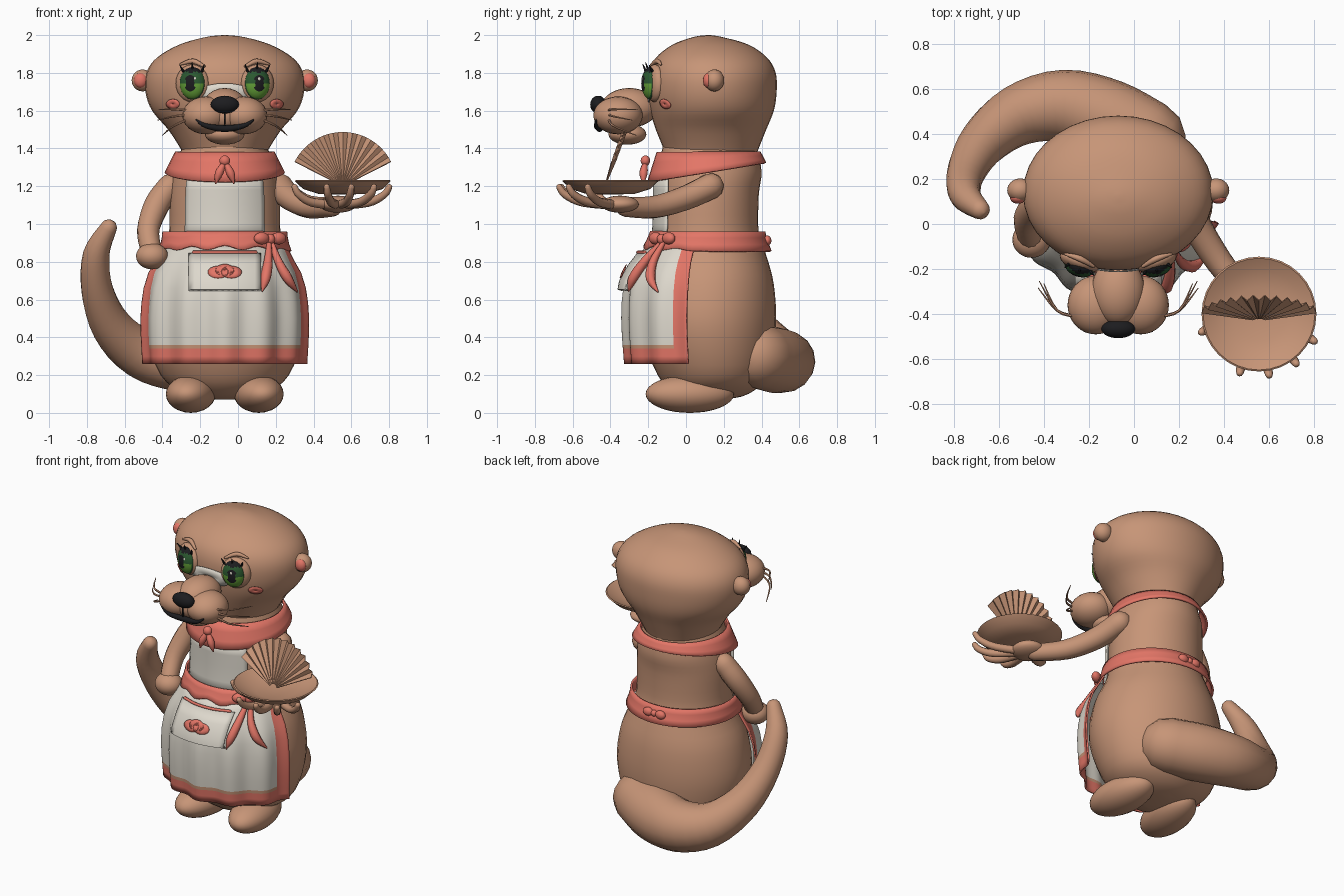
import bpy, bmesh
from math import sin, cos, pi, radians, asin, sqrt
from mathutils import Vector, Matrix

if "Cube" in bpy.data.objects:
    bpy.data.objects.remove(bpy.data.objects["Cube"])

CX = -0.07  # centre line of the animal


def material(name, r, g, b):
    m = bpy.data.materials.new(name)
    m.diffuse_color = (r, g, b, 1)
    m.use_nodes = True
    m.node_tree.nodes["Principled BSDF"].inputs["Base Color"].default_value = (r, g, b, 1)
    return m


BROWN = material("brown fur", 0.57, 0.30, 0.185)
CORAL = material("coral cloth", 0.77, 0.18, 0.135)
WHITE = material("white cloth", 0.73, 0.69, 0.61)
BLACK = material("black", 0.012, 0.012, 0.014)
DARK = material("dark green", 0.025, 0.10, 0.03)
GREEN = material("light green", 0.13, 0.36, 0.04)


def finish(name, bm, mats, smooth=True, thick=0):
    bmesh.ops.recalc_face_normals(bm, faces=bm.faces)
    me = bpy.data.meshes.new(name)
    bm.to_mesh(me)
    bm.free()
    ob = bpy.data.objects.new(name, me)
    bpy.context.collection.objects.link(ob)
    for m in mats:
        me.materials.append(m)
    if smooth:
        bpy.ops.object.select_all(action='DESELECT')
        ob.select_set(True)
        bpy.context.view_layer.objects.active = ob
        bpy.ops.object.shade_smooth_by_angle(angle=radians(50))
    if thick:
        mod = ob.modifiers.new("thickness", 'SOLIDIFY')
        mod.thickness, mod.offset = thick, 0
    return ob


def grid(name, rows, mats, closed=False, cap=False, rule=None, smooth=True, thick=0):
    """Skin rows of points; rule(i, j) picks the material index."""
    bm = bmesh.new()
    vs = [[bm.verts.new(p) for p in row] for row in rows]
    n = len(vs[0])
    for i in range(len(vs) - 1):
        for j in range(n if closed else n - 1):
            k = (j + 1) % n
            f = bm.faces.new((vs[i][j], vs[i][k], vs[i + 1][k], vs[i + 1][j]))
            f.material_index = rule(i, j) if rule else 0
    if cap:
        bm.faces.new(vs[0])
        bm.faces.new(vs[-1])
    return finish(name, bm, mats, smooth, thick)


def ball(name, loc, scale, mat, turn=0, rule=None):
    """Ellipsoid with its pole along y."""
    bm = bmesh.new()
    bmesh.ops.create_uvsphere(bm, u_segments=24, v_segments=18, radius=1)
    bm.transform(Matrix.Rotation(pi / 2, 4, 'X'))
    if rule:
        for f in bm.faces:
            f.material_index = rule(f.calc_center_median())
    bm.transform(Matrix.Translation(loc) @ Matrix.Rotation(turn, 4, 'Z') @ Matrix.Diagonal((*scale, 1)))
    return finish(name, bm, mat if isinstance(mat, list) else [mat])


def spline(pts, n=4):
    p = [Vector(q) for q in pts]
    p = [p[0]] + p + [p[-1]]
    out = []
    for a, b, c, d in zip(p, p[1:], p[2:], p[3:]):
        for k in range(n):
            t = k / n
            out.append(b + (c - a) * (t / 2) + (a * 2 - b * 5 + c * 4 - d) * (t * t / 2)
                       + (b * 3 - a - c * 3 + d) * (t ** 3 / 2))
    return out + [p[-1]]


def tube(name, pts, mat, sides=12):
    """Round-ended tube through (x, y, z, radius) points."""
    s = spline(pts)

    def dome(end, before):
        d = (end.xyz - before.xyz).normalized() * end.w
        return [Vector((*(end.xyz + d * sin(t)), end.w * cos(t))) for t in (0.5, 1.0, 1.5)]
    s = dome(s[0], s[1])[::-1] + s + dome(s[-1], s[-2])
    old = (s[1].xyz - s[0].xyz).normalized()
    side, rows = old.orthogonal().normalized(), []
    for i, p in enumerate(s):
        t = (s[min(i + 1, len(s) - 1)].xyz - s[max(i - 1, 0)].xyz).normalized()
        side = old.rotation_difference(t) @ side
        up, old = t.cross(side), t
        rows.append([p.xyz + (side * cos(2 * pi * k / sides) + up * sin(2 * pi * k / sides)) * p.w
                     for k in range(sides)])
    return grid(name, rows, [mat], True, True)


# Profiles: height, half width, front y, back y
def at(rings, z):
    for a, b in zip(rings, rings[1:]):
        if z <= b[0]:
            break
    t = min(max((z - a[0]) / (b[0] - a[0]), 0), 1)
    return a.lerp(b, t)


def around(rings, z, a, off=0):
    _, rx, yf, yb = at(rings, z)
    return Vector((CX + (rx + off) * sin(a), (yf + yb) / 2 - ((yb - yf) / 2 + off) * cos(a), z))


def front(rings, x, z, off=0):
    rx = at(rings, z)[1] + off
    return around(rings, z, asin(max(-1, min(1, (x - CX) / rx))), off)


def loft(name, rings, mat, n=36):
    rows = [[around(rings, r[0], 2 * pi * k / n) for k in range(n)] for r in rings]
    return grid(name, rows, [mat], True, True)


def patch(name, rings, x, z, w, h, off, mat):
    rows = [[front(rings, x + w * r * cos(t * pi / 12), z + h * r * sin(t * pi / 12), off)
             for t in range(24)] for r in (1, 0.5, 0.02)]
    return grid(name, rows, [mat], True, thick=0.004)


body = spline([(.07, .05, .05, .2), (.1, .2, -.05, .33), (.2, .34, -.15, .43), (.45, .42, -.24, .475),
               (.68, .395, -.23, .465), (.85, .32, -.18, .42), (.95, .295, -.155, .385),
               (1.15, .29, -.15, .385), (1.28, .27, -.15, .4), (1.42, .22, -.12, .37)])
head = spline([(1.33, .2, -.1, .36), (1.4, .235, -.12, .385), (1.5, .3, -.16, .425), (1.6, .385, -.19, .465),
               (1.7, .42, -.205, .48), (1.8, .415, -.2, .475), (1.88, .36, -.16, .43),
               (1.95, .24, -.07, .33), (1.99, .1, .04, .19), (2, .01, .11, .13)])
skirt = spline([(.26, .435, -.31, .5), (.5, .445, -.325, .5), (.7, .42, -.31, .5),
                (.82, .36, -.25, .45), (.9, .325, -.19, .42)])
loft("body", body, BROWN)
loft("head", head, BROWN)

# Tail and arms
tube("tail", [(.06, .38, .3, .17), (-.12, .47, .28, .175), (-.32, .525, .275, .16), (-.52, .48, .32, .135),
              (-.67, .36, .46, .108), (-.745, .23, .65, .085), (-.75, .13, .84, .07),
              (-.685, .065, .98, .045)], BROWN, 16)
tube("right_arm", [(-.36, .12, 1.2, .065), (-.43, .09, 1.1, .068), (-.475, .02, .97, .06),
                   (-.46, -.06, .86, .055)], BROWN)
ball("right_hand", (-.455, -.07, .83), (.085, .08, .07), BROWN)
tube("left_arm", [(.22, .13, 1.2, .07), (.28, -.01, 1.135, .066), (.38, -.17, 1.09, .06),
                  (.5, -.32, 1.09, .052)], BROWN)
ball("left_palm", (.53, -.35, 1.105), (.1, .1, .045), BROWN)
for x, y in ((.3, -.48), (.47, -.66), (.6, -.67), (.72, -.62), (.8, -.52)):
    dx, dy = x - .53, y - .35 + .7
    tube("left_finger", [(.53, -.35, 1.1, .026), (.53 + dx * .6, -.35 + dy * .6, 1.115, .024),
                         (.53 + dx * .9, -.35 + dy * .9, 1.155, .021), (x, y, 1.195, .017)], BROWN, 8)

# Serving plate and pleated fan
plate = [(.01, 1.155), (.13, 1.16), (.21, 1.185), (.255, 1.228), (.248, 1.232), (.2, 1.205), (.12, 1.18), (.01, 1.178)]
grid("plate", [[(.555 + r * cos(k * pi / 16), -.4 + r * sin(k * pi / 16), z) for k in range(32)]
               for r, z in plate], [BROWN], True, True)
rows = []
for r in (.03, .16, .286):
    row = []
    for k in range(25):
        a = radians(27 + 126 * k / 24)
        row.append((.555 + r * cos(a), -.43 + .36 * r * sin(a) + (.04 * r if k % 2 else -.04 * r), 1.2 + r * sin(a)))
    rows.append(row)
grid("fan", rows, [BROWN], smooth=False, thick=.005)


# Face, feet and other mirrored parts
def eye_colour(p):
    rho = sqrt(p.x ** 2 + p.z ** 2)
    if p.z > .68 or sqrt((p.x * 1.25) ** 2 + p.z ** 2) < .5:
        return 0
    return 1 if rho > .93 or p.z > .05 else 2


patch("nose_bridge_patch", head, CX, 1.69, .15, .055, .006, WHITE)
for s, side in ((-1, "right"), (1, "left")):
    def X(d):
        return CX + s * d
    ball(side + "_foot", (X(.18), .02, .1), (.13, .235, .1), BROWN, s * .12)
    ball(side + "_ear", (X(.435), .15, 1.76), (.058, .052, .058), BROWN)
    ball(side + "_inner_ear", (X(.445), .118, 1.76), (.036, .028, .04), CORAL)
    ball(side + "_eye_socket", (X(.172), -.165, 1.745), (.092, .045, .1), BROWN, s * .35)
    ball(side + "_eye", (X(.17), -.185, 1.745), (.07, .05, .087), [BLACK, DARK, GREEN], s * .3, eye_colour)
    ball(side + "_eye_glint", (X(.17) + .012, -.232, 1.768), (.008, .004, .01), WHITE)
    for d, lift in ((.12, .035), (.17, .045), (.22, .03)):
        p = front(head, X(d), 1.81, .03)
        tube(side + "_lash", [(*p, .008), (p.x + s * (d - .16) * .3, p.y - .015, p.z + lift, .002)], BLACK, 6)
    tube(side + "_brow", [(*front(head, X(d), z, .012), r) for d, z, r in
                          ((.11, 1.835, .008), (.17, 1.862, .014), (.235, 1.845, .006))], BROWN, 8)
    patch(side + "_blush", head, X(.275), 1.635, .035, .026, .005, CORAL)
    ball(side + "_muzzle_pad", (X(.1), -.36, 1.575), (.125, .13, .1), BROWN)
    for z0, z1, reach, back in ((1.6, 1.605, .35, .13), (1.58, 1.55, .355, .1), (1.56, 1.47, .33, .12)):
        tube(side + "_whisker", [(X(.18), -.41, z0, .007), (X(.27), -.385, (z0 + z1) / 2 + .005, .006),
                                 (X(reach), -.385 + back, z1, .002)], BROWN, 6)

ball("muzzle_bridge", (CX, -.3, 1.615), (.12, .15, .105), BROWN)
ball("muzzle_middle", (CX, -.36, 1.57), (.09, .11, .09), BROWN)
ball("chin", (CX, -.31, 1.475), (.105, .1, .055), BROWN)
ball("nose", (CX, -.465, 1.632), (.075, .042, .047), BLACK)
tube("mouth", [(CX + d, y, z, r) for d, y, z, r in
               ((-.15, -.475, 1.55, .005), (-.1, -.475, 1.52, .013), (0, -.458, 1.505, .018),
                (.1, -.475, 1.52, .013), (.15, -.475, 1.55, .005))], BLACK)
tube("lip_line", [(CX, -.475, 1.6, .005), (CX, -.472, 1.53, .005)], BLACK, 6)

# Collar with its knot
rows = []
for t in (0, .35, .7, 1):
    rx, yf, yb = .258 + .055 * t, -.15 - .05 * t, .39 + .03 * t
    row = []
    for k in range(40):
        a = k * pi / 20
        low = 1.272 - .05 * cos(a)
        row.append((CX + rx * sin(a), (yf + yb) / 2 - (yb - yf) / 2 * cos(a), 1.38 + (low - 1.38) * t))
    rows.append(row)
grid("collar", rows, [CORAL], True, thick=.012)
ball("collar_knot", (CX, -.215, 1.335), (.028, .025, .028), CORAL)
for s in (-1, 1):
    tube("collar_knot_tail", [(CX, -.215, 1.33, .01), (CX + s * .03, -.225, 1.27, .022),
                              (CX + s * .048, -.225, 1.215, .004)], CORAL, 8)

# Apron: pleated skirt with hem, bib, waistband, pocket
zs = (.26, .3, .34, .36, .42, .5, .58, .66, .74, .8, .85, .9)
N = 96


def skirt_colour(i, j):
    if i < 2 or j < 7 or j >= N - 7:
        return 1
    return 2 if i == 2 else 0


rows = []
for z in zs:
    depth = .013 * min(1, (.9 - z) / .3)
    angles = [1.37 * (2 * k / N - 1) for k in range(N + 1)]
    rows.append([around(skirt, z, a, depth * cos(a * 13)) for a in angles])
grid("apron_skirt", rows, [WHITE, CORAL, BROWN], rule=skirt_colour, thick=.01)
grid("apron_bib", [[around(body, z, .73 * (k / 8 - 1), .02) for k in range(17)]
                   for z in (.92, 1.0, 1.1, 1.18, 1.25)], [WHITE], thick=.01)
rows = []
for t in (0, .33, .67, 1):
    row = []
    for k in range(72):
        a = k * pi / 36
        low = .855 + max(0, cos(a)) * (.02 + .012 * cos(a * 12))
        z = low + (.96 - low) * t
        row.append(around(body, z, a, .03 + .02 * (1 - t) * max(0, cos(a))))
    rows.append(row)
grid("waistband", rows, [CORAL], True, thick=.012)
grid("pocket", [[front(skirt, CX + .19 * (k / 6 - 1), z, off) for k in range(13)]
                for z, off in ((.65, .022), (.655, .042), (.7, .04), (.78, .03), (.845, .022))],
     [WHITE], thick=.008)
tube("pocket_trim", [(*front(skirt, CX + d, .85, .025), .009) for d in (-.165, -.08, 0, .08, .165)], CORAL, 8)
for d, z, w in ((-.035, .745, .055), (.035, .745, .055), (0, .755, .05)):
    patch("pocket_patch", skirt, CX + d, z, w, .032, .044, CORAL)

# Side bow and small back bow
knot = front(body, .17, .92, .055)
ball("side_bow_knot", knot, (.026, .028, .028), CORAL)
for s in (-1, 1):
    ball("side_bow_loop", knot + Vector((s * .045, s * .035, .004)), (.045, .028, .032), CORAL, .6)
for path in (((.165, .9, .012), (.16, .8, .024), (.145, .71, .026), (.128, .645, .004)),
             ((.18, .9, .012), (.215, .8, .022), (.265, .71, .026), (.315, .64, .004))):
    tube("side_bow_tail", [(*front(skirt, x, z, .028), r) for x, z, r in path], CORAL, 8)
ball("back_bow_knot", (CX, .43, .912), (.02, .02, .02), CORAL)
for s in (-1, 1):
    ball("back_bow_loop", (CX + s * .045, .43, .912), (.034, .022, .027), CORAL)
